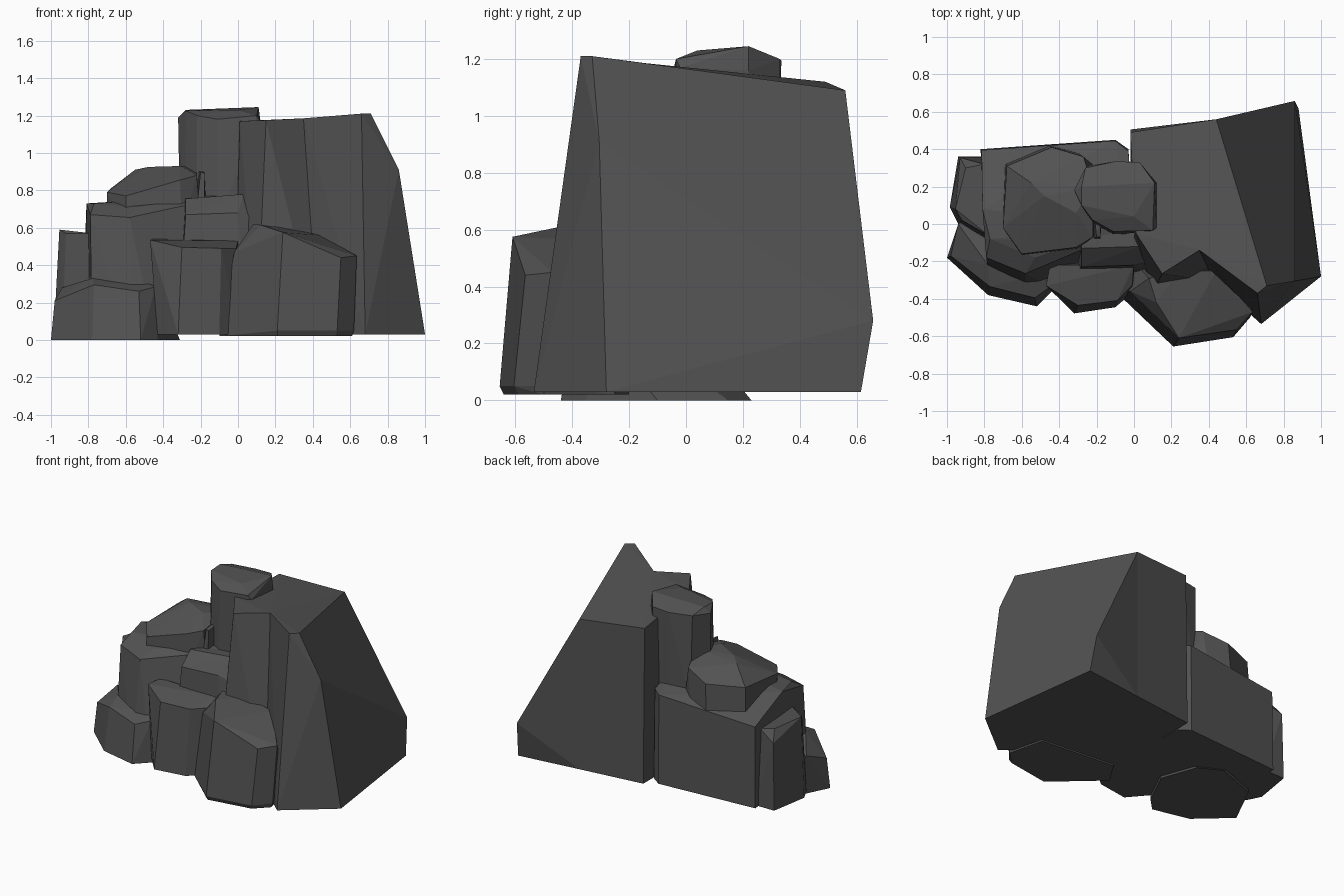
import bpy, bmesh, math

stone = bpy.data.materials.new("dark_grey_stone")
stone.diffuse_color = (0.085, 0.085, 0.085, 1)


def rock(name, base_z, base, top):
    """Faceted boulder: convex hull of a flat base outline and upper corners."""
    bm = bmesh.new()
    for x, y in base:
        bm.verts.new((x, y, base_z))
    for p in top:
        bm.verts.new(p)
    res = bmesh.ops.convex_hull(bm, input=bm.verts[:])
    bmesh.ops.delete(bm, geom=[v for v in bm.verts if not v.link_faces], context='VERTS')
    bmesh.ops.dissolve_limit(bm, angle_limit=math.radians(3), verts=bm.verts[:], edges=bm.edges[:])
    bmesh.ops.recalc_face_normals(bm, faces=bm.faces[:])
    me = bpy.data.meshes.new(name)
    bm.to_mesh(me)
    bm.free()
    me.materials.append(stone)
    ob = bpy.data.objects.new(name, me)
    bpy.context.collection.objects.link(ob)
    return ob


# Large right block, in two pieces meeting at the front crease
rock("large_block_right", 0.03,
     [(0.43, -0.31), (0.68, -0.535), (1.0, -0.28), (0.88, 0.615), (0.44, 0.56)],
     [(0.35, -0.14, 1.185), (0.66, -0.37, 1.21), (0.71, -0.33, 1.21),
      (0.86, -0.305, 0.91), (0.86, 0.658, 0.28), (0.44, 0.56, 1.09)])
rock("large_block_left", 0.03,
     [(-0.02, -0.1), (0.10, -0.37), (0.43, -0.31), (0.44, 0.56), (-0.02, 0.505)],
     [(0.01, -0.05, 1.17), (0.15, -0.265, 1.175), (0.35, -0.14, 1.185),
      (0.44, 0.56, 1.09), (-0.02, 0.49, 1.12)])

# Front boulder
rock("front_boulder", 0.02,
     [(-0.1, -0.36), (-0.03, -0.42), (0.21, -0.64), (0.52, -0.59),
      (0.61, -0.5), (0.55, -0.25), (0.0, -0.2)],
     [(-0.09, -0.36, 0.06), (0.21, -0.655, 0.05), (0.53, -0.605, 0.05), (0.62, -0.5, 0.05),
      (-0.02, -0.36, 0.47), (0.08, -0.29, 0.62), (0.12, -0.42, 0.615), (0.24, -0.61, 0.575),
      (0.55, -0.565, 0.44), (0.635, -0.47, 0.45), (0.44, -0.25, 0.56), (0.25, -0.25, 0.6)])

# Middle front rock
rock("middle_front_rock", 0.03,
     [(-0.43, -0.35), (-0.32, -0.478), (-0.1, -0.445), (0.0, -0.36), (0.0, -0.18), (-0.42, -0.18)],
     [(-0.47, -0.33, 0.535), (-0.30, -0.435, 0.495), (-0.09, -0.41, 0.49),
      (-0.01, -0.33, 0.49), (0.0, -0.22, 0.53), (-0.27, -0.25, 0.525), (-0.45, -0.22, 0.54)])

# Low rock at the left front
rock("low_left_rock", 0.0,
     [(-1.0, -0.18), (-0.78, -0.38), (-0.52, -0.44), (-0.43, -0.35),
      (-0.31, -0.1), (-0.4, 0.15), (-0.55, 0.23), (-0.85, 0.12)],
     [(-0.98, -0.17, 0.21), (-0.77, -0.335, 0.295), (-0.53, -0.395, 0.26),
      (-0.44, -0.33, 0.285), (-0.5, -0.27, 0.31), (-0.78, -0.22, 0.33), (-0.94, 0.0, 0.28)])

# Tall narrow rock at the left back
rock("left_back_rock", 0.03,
     [(-0.985, 0.09), (-0.94, 0.36), (-0.78, 0.36), (-0.78, -0.1), (-0.94, 0.0)],
     [(-0.955, 0.08, 0.59), (-0.93, 0.355, 0.5), (-0.90, 0.3, 0.575), (-0.8, 0.32, 0.56),
      (-0.78, -0.06, 0.57), (-0.92, 0.02, 0.57)])

# Main stepped body
rock("main_body", 0.03,
     [(-0.82, 0.40), (-0.1, 0.45), (-0.03, 0.4), (0.0, -0.1),
      (-0.3, -0.25), (-0.45, -0.335), (-0.58, -0.345), (-0.78, -0.25)],
     [(-0.815, 0.395, 0.60), (-0.81, 0.08, 0.73), (-0.79, -0.18, 0.67), (-0.77, -0.08, 0.73),
      (-0.58, -0.265, 0.655), (-0.53, -0.18, 0.71), (-0.3, -0.1, 0.75), (0.0, -0.02, 0.78),
      (-0.1, 0.445, 0.655), (-0.03, 0.39, 0.66)])
rock("body_step", 0.03,
     [(-0.32, -0.27), (0.05, -0.27), (0.1, -0.1), (0.0, 0.1), (-0.35, 0.1)],
     [(-0.28, -0.23, 0.67), (-0.28, -0.13, 0.755), (0.03, -0.12, 0.78),
      (0.08, -0.2, 0.65), (0.0, -0.22, 0.68), (0.03, 0.1, 0.78), (-0.3, 0.1, 0.755)])

# Flat upper rock
rock("upper_flat_rock", 0.6,
     [(-0.70, 0.0), (-0.60, -0.17), (-0.3, -0.135), (-0.2, -0.06), (-0.2, 0.3),
      (-0.3, 0.38), (-0.45, 0.42), (-0.69, 0.32)],
     [(-0.70, -0.02, 0.79), (-0.68, 0.31, 0.81), (-0.60, -0.16, 0.77), (-0.31, -0.125, 0.855),
      (-0.22, -0.07, 0.88), (-0.22, 0.2, 0.92), (-0.31, 0.06, 0.93), (-0.48, 0.15, 0.925),
      (-0.55, 0.22, 0.91), (-0.44, 0.41, 0.81), (-0.27, 0.36, 0.86)])

# Top pillar and the thin chip beside it
rock("top_pillar", 0.6,
     [(-0.31, 0.18), (-0.25, 0.31), (-0.1, 0.33), (0.03, 0.33), (0.1, 0.22),
      (0.1, -0.03), (-0.11, -0.06), (-0.22, 0.0), (-0.28, 0.09)],
     [(-0.32, 0.18, 1.19), (-0.28, 0.2, 1.23), (-0.26, 0.3, 1.20), (-0.1, 0.335, 1.195),
      (0.03, 0.33, 1.2), (0.11, 0.22, 1.245), (0.12, 0.22, 1.16), (0.12, -0.02, 1.17),
      (0.1, -0.035, 1.2), (-0.11, -0.04, 1.18), (-0.22, 0.02, 1.20), (-0.28, 0.1, 1.225),
      (0.0, 0.04, 1.23)])
rock("thin_chip", 0.7,
     [(-0.22, -0.08), (-0.18, -0.08), (-0.17, 0.03), (-0.22, 0.03)],
     [(-0.2, -0.07, 0.9), (-0.18, -0.07, 0.89), (-0.18, 0.03, 0.9), (-0.21, 0.03, 0.9)])
